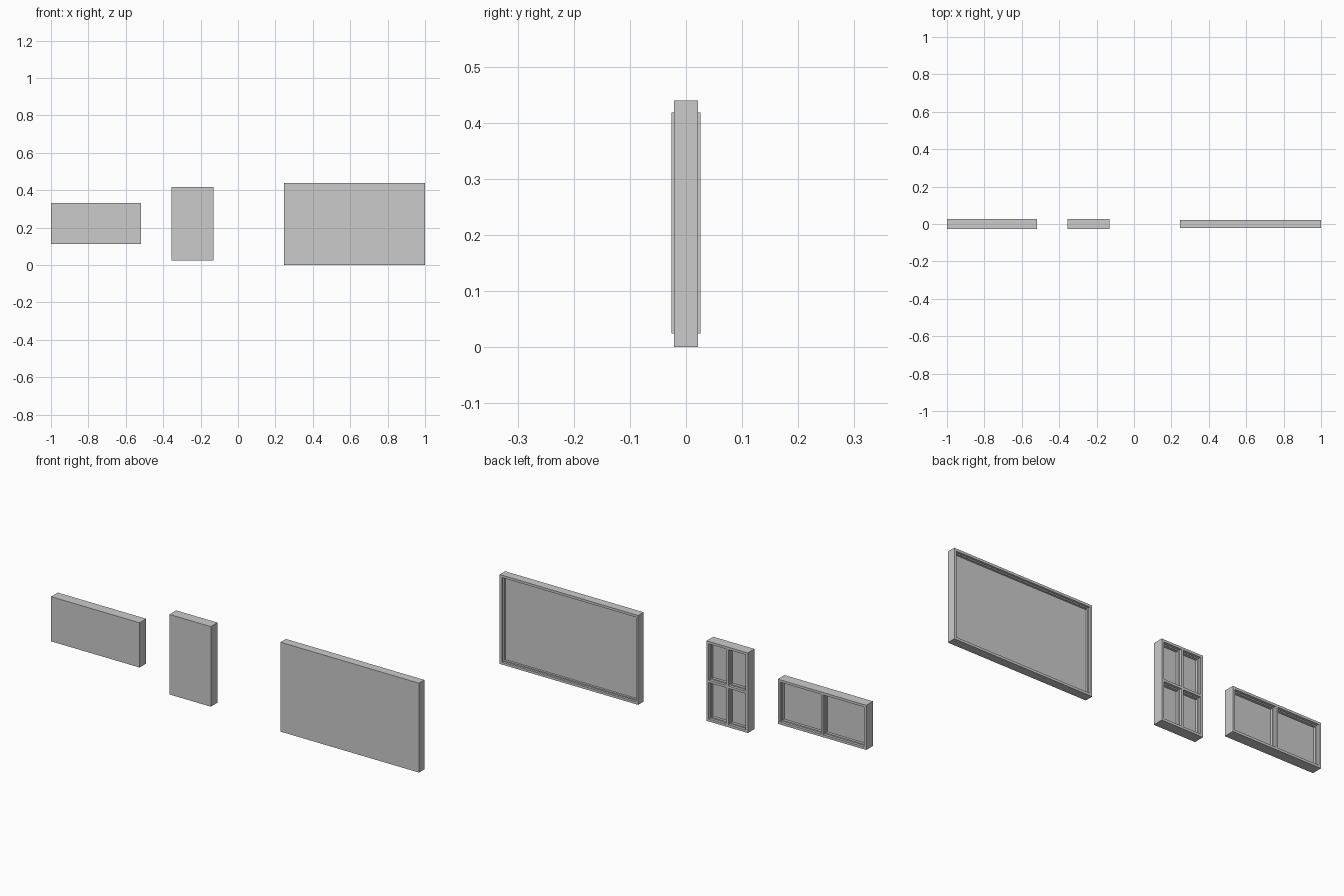
import bpy, bmesh

if "Cube" in bpy.data.objects:
    bpy.data.objects.remove(bpy.data.objects["Cube"])

RIM, BAR, LEDGE = 0.012, 0.012, 0.008


def cuts(a, b, panes):
    """Outer edge, rim, both sides of every bar, rim, outer edge."""
    step = (b - a) / panes
    inner = [a + step * i + s * BAR / 2 for i in range(1, panes) for s in (-1, 1)]
    return [a, a + RIM] + inner + [b - RIM, b]


def window(name, x0, x1, z0, z1, half, cols, rows):
    bm = bmesh.new()
    xs, zs = cuts(x0, x1, cols), cuts(z0, z1, rows)
    # back face, divided into rim, bars and panes
    v = [[bm.verts.new((x, half, z)) for z in zs] for x in xs]
    panes = []
    for i in range(len(xs) - 1):
        for j in range(len(zs) - 1):
            f = bm.faces.new((v[i][j], v[i][j + 1], v[i + 1][j + 1], v[i + 1][j]))
            if i % 2 and j % 2:
                panes.append(f)
    bm.normal_update()
    # outer sides and flat front
    border = [e for e in bm.edges if e.is_boundary]
    ext = bmesh.ops.extrude_edge_only(bm, edges=border)["geom"]
    for p in ext:
        if isinstance(p, bmesh.types.BMVert):
            p.co.y = -half
    edges = [e for e in bm.edges if e.is_boundary]
    bmesh.ops.holes_fill(bm, edges=edges, sides=0)

    def sink(faces):
        new = bmesh.ops.extrude_discrete_faces(bm, faces=faces)["faces"]
        for f in new:
            for p in f.verts:
                p.co.y -= half / 2
        return new

    # stepped recess down to the glass
    panes = sink(panes)
    bm.normal_update()
    bmesh.ops.inset_individual(bm, faces=panes, thickness=LEDGE, depth=0)
    sink(panes)
    bmesh.ops.recalc_face_normals(bm, faces=bm.faces)
    me = bpy.data.meshes.new(name)
    bm.to_mesh(me)
    bm.free()
    bpy.context.collection.objects.link(bpy.data.objects.new(name, me))


window("double_window", -1.0, -0.518, 0.113, 0.333, 0.026, 2, 1)
window("four_pane_window", -0.355, -0.13, 0.024, 0.418, 0.026, 2, 2)
window("large_window", 0.246, 1.0, 0.0, 0.44, 0.021, 1, 1)
